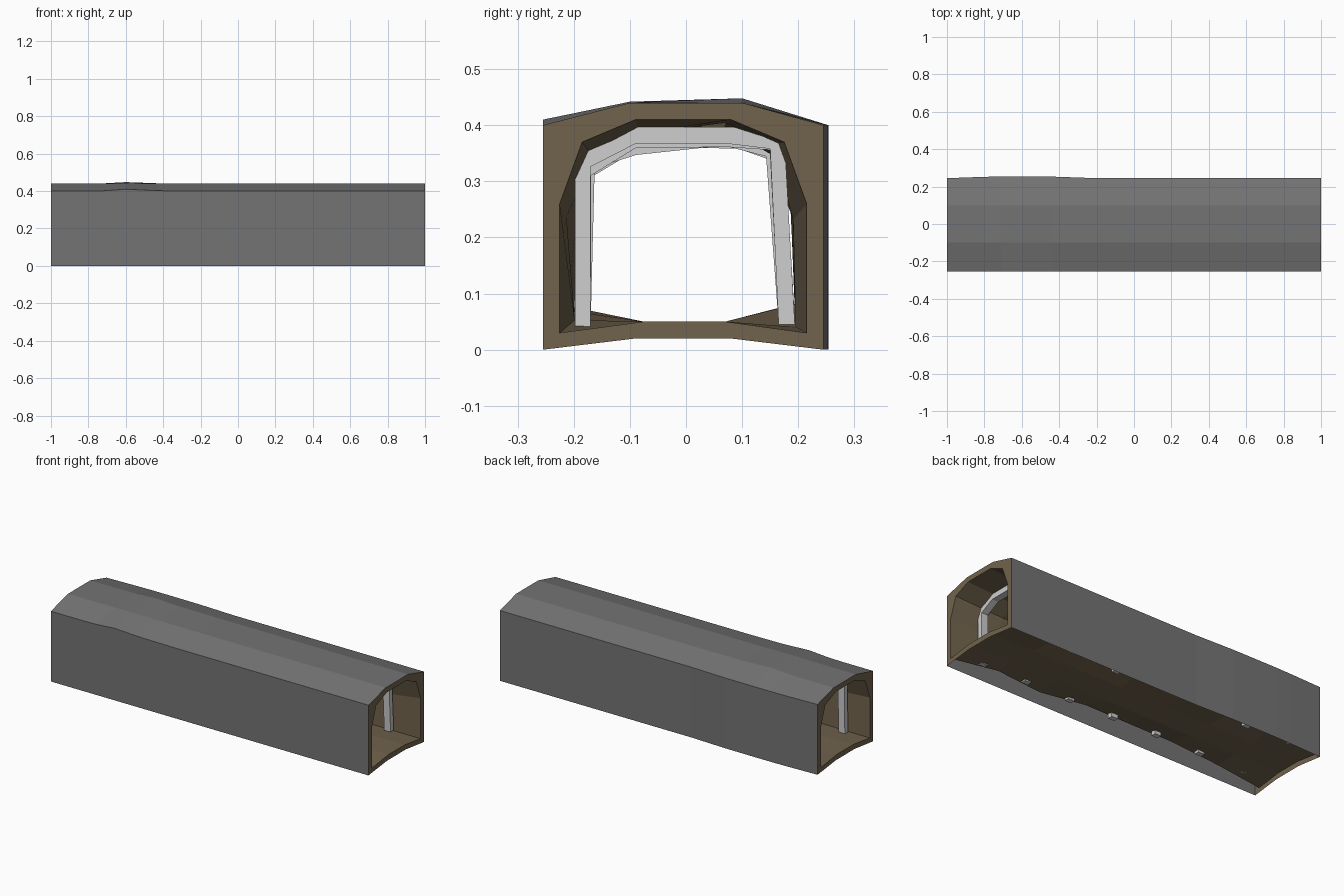
import bpy, bmesh, random

if "Cube" in bpy.data.objects:
    bpy.data.objects.remove(bpy.data.objects["Cube"])
random.seed(4)

def material(name, rgb):
    m = bpy.data.materials.new(name)
    m.diffuse_color = (*rgb, 1)
    m.use_nodes = True
    m.node_tree.nodes["Principled BSDF"].inputs["Base Color"].default_value = m.diffuse_color
    return m

GREY = material("dark grey rock", (0.175, 0.175, 0.175))
BROWN = material("brown earth", (0.165, 0.125, 0.074))
PALE = material("pale timber", (0.62, 0.62, 0.62))

def finish(name, bm, mat):
    me = bpy.data.meshes.new(name)
    bm.to_mesh(me)
    bm.free()
    me.materials.append(mat)
    ob = bpy.data.objects.new(name, me)
    bpy.context.collection.objects.link(ob)
    return ob

def loft(bm, rings, closed=False, flip=False):
    """Skin a list of equally long point rings; return the vertex rings."""
    vr = [[bm.verts.new(p) for p in r] for r in rings]
    n = len(vr[0])
    for a, b in zip(vr, vr[1:]):
        for i in range(n if closed else n - 1):
            j = (i + 1) % n
            f = [a[i], a[j], b[j], b[i]]
            bm.faces.new(f[::-1] if flip else f)
    return vr

STEPS = 7
XS = [-1 + 2 * i / STEPS for i in range(STEPS + 1)]

# profiles (y, z), from the foot of the front wall over the roof, back along the floor
OUTER = [(-.255, 0), (-.255, .26), (-.255, .40), (-.10, .44), (.10, .44),
         (.245, .40), (.245, .26), (.245, 0)]
FLOOR = [(.08, .02), (-.09, .02)]
INNER = [(-.225, .03), (-.225, .26), (-.185, .37), (-.09, .41), (.08, .41),
         (.175, .37), (.215, .26), (.215, .03), (.07, .05), (-.075, .05)]

# outer shell: walls and roof, with a slight bulge to the left of the middle
bm = bmesh.new()
RISE = [0, 0, .010, .002, .008, 0, 0, 0]
rings = []
for x, side, top in [(-1, 0, 0), (-.8, .8, 0), (-.71, 1, .2), (-.6, 1, 1),
                     (-.43, .9, .2), (-.2, 0, 0), (1, 0, 0)]:
    rings.append([(x, y + (.009 * side if y > .2 else 0), z + dz * top)
                  for (y, z), dz in zip(OUTER, RISE)])
loft(bm, rings, flip=True)
finish("outer_shell", bm, GREY)

# tunnel lining: an uneven thin sheet, open below, joined to the shell by two end rims
bm = bmesh.new()
inner = []
r = random.uniform
for i, x in enumerate(XS):
    ring = []
    for k, (y, z) in enumerate(INNER):
        if 0 < i < STEPS:
            if k in (0, 7):                      # floor corners rise
                y, z = y * r(.88, .97), z + r(.01, .055)
            elif k < 7:                          # walls and roof move inwards
                y *= r(.85, .95)
                z -= r(0, .03)
        ring.append((x, y, z))
    inner.append(ring)
loft(bm, inner, closed=True)
for i in (0, STEPS):
    rim = [(XS[i], y, z) for y, z in OUTER + FLOOR]
    loft(bm, [rim, inner[i]], closed=True, flip=(i == 0))
bmesh.ops.remove_doubles(bm, verts=bm.verts, dist=1e-5)
finish("tunnel_lining", bm, BROWN)

# timber support frames: outline outside and inside, each slightly crooked
F_OUT = [(-.198, .04), (-.198, .342), (-.09, .397), (.085, .397), (.176, .368), (.194, .045)]
F_IN = [(-.17, .04), (-.17, .326), (-.09, .367), (.075, .367), (.150, .358), (.165, .045)]
DEPTH = .02
for n in range(7):
    x0 = .825 - .281 * n
    lean = 0 if n == 0 else r(0, .017)
    drop = [0 if n == 0 else r(0, .02) for _ in F_OUT]
    bm = bmesh.new()
    rings = []
    for k, (o, i) in enumerate(zip(F_OUT, F_IN)):
        foot = k in (0, 5)
        def move(p):
            s = -1 if p[0] > 0 else 1
            return p[0] + (0 if foot else s * lean), p[1] + (drop[k] * .5 if foot else -drop[k])
        o, i = move(o), move(i)
        rings.append([(x0 - DEPTH, *o), (x0 + DEPTH, *o), (x0 + DEPTH, *i), (x0 - DEPTH, *i)])
    vr = loft(bm, rings, closed=True)
    bm.faces.new(vr[0])
    bm.faces.new(vr[-1])
    bmesh.ops.recalc_face_normals(bm, faces=bm.faces)
    finish(f"support_frame_{n + 1}", bm, PALE)
